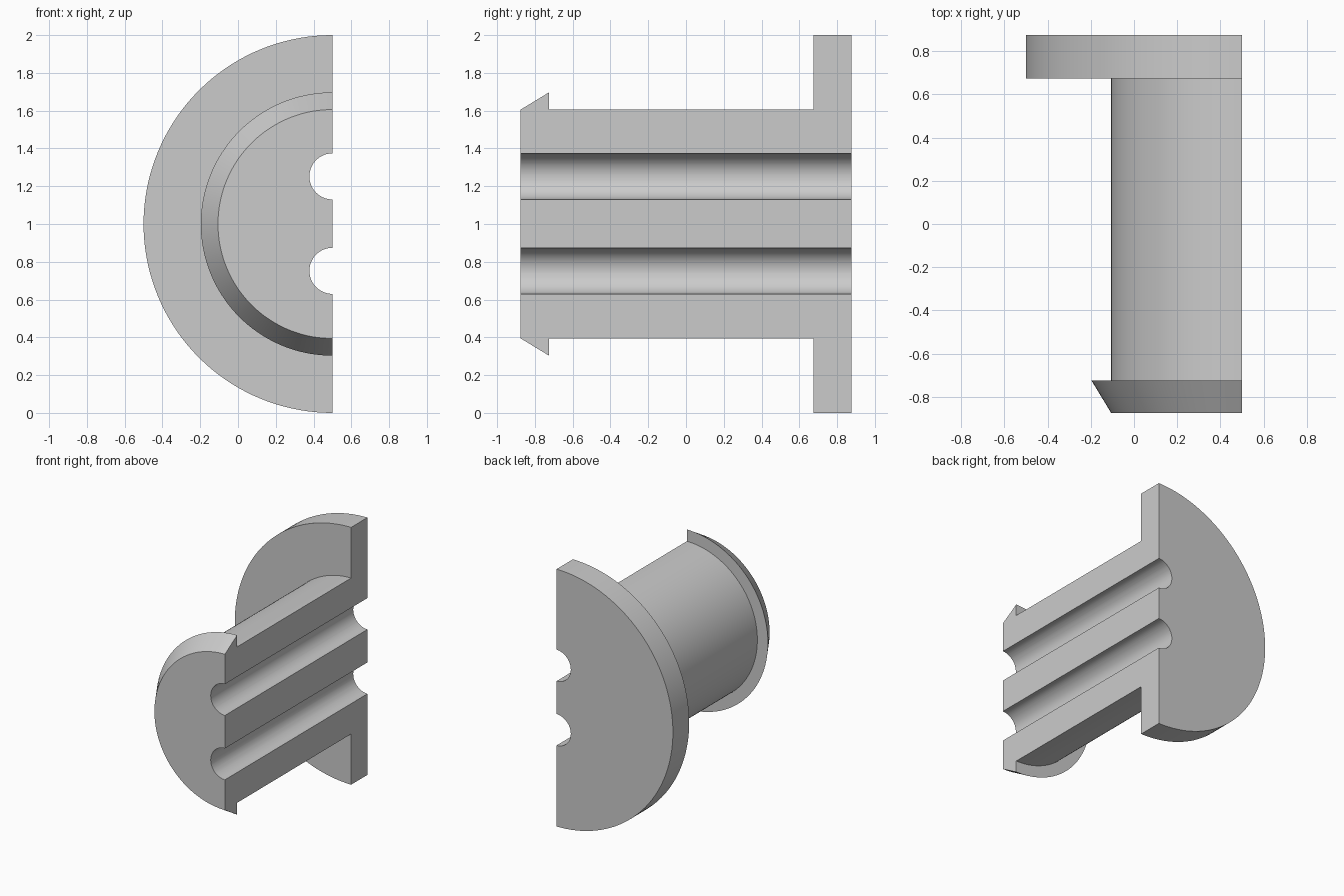
import bpy, bmesh, math
from mathutils import Vector, Matrix

default = bpy.data.objects.get("Cube")
if default:
    bpy.data.objects.remove(default, do_unlink=True)

AXIS = Vector((0.5, 0, 1))
FRONT, BACK = -0.875, 0.875
SHAFT_R, BARB_R, FLANGE_R, HOLE_R = 0.606, 0.697, 1.0, 0.122

grey = bpy.data.materials.new("light grey")
grey.use_nodes = True
colour = (0.6, 0.6, 0.6, 1)
grey.diffuse_color = colour
grey.node_tree.nodes["Principled BSDF"].inputs["Base Color"].default_value = colour


def add_object(name, bm):
    bmesh.ops.recalc_face_normals(bm, faces=bm.faces[:])
    mesh = bpy.data.meshes.new(name)
    bm.to_mesh(mesh)
    bm.free()
    mesh.materials.append(grey)
    obj = bpy.data.objects.new(name, mesh)
    bpy.context.collection.objects.link(obj)
    return obj


# Half spool: barbed nose, shaft and flange turned through half a circle
profile = [(0, FRONT), (SHAFT_R, FRONT), (BARB_R, -0.725), (SHAFT_R, -0.725),
           (SHAFT_R, 0.675), (FLANGE_R, 0.675), (FLANGE_R, BACK), (0, BACK)]
bm = bmesh.new()
points = [bm.verts.new(AXIS + Vector((0, y, r))) for r, y in profile]
edges = [bm.edges.new(pair) for pair in zip(points, points[1:])]
bmesh.ops.spin(bm, geom=points + edges, cent=AXIS, axis=(0, -1, 0),
               angle=math.pi, steps=72)
bmesh.ops.remove_doubles(bm, verts=bm.verts[:], dist=1e-5)
# Flat split face closes the open side
bmesh.ops.holes_fill(bm, edges=[e for e in bm.edges if e.is_boundary], sides=0)
spool = add_object("half_spool", bm)

# Two lengthwise grooves in the split face
for name, z in (("upper_groove_cutter", 1.252), ("lower_groove_cutter", 0.752)):
    bm = bmesh.new()
    place = Matrix.Translation((AXIS.x, 0, z)) @ Matrix.Rotation(math.pi / 2, 4, "X")
    bmesh.ops.create_cone(bm, cap_ends=True, segments=64, radius1=HOLE_R,
                          radius2=HOLE_R, depth=2.2, matrix=place)
    cutter = add_object(name, bm)
    cutter.hide_render = True
    cutter.hide_set(True)
    cut = spool.modifiers.new(name, "BOOLEAN")
    cut.operation = "DIFFERENCE"
    cut.solver = "EXACT"
    cut.object = cutter

# Apply the cuts, then smooth the round walls and keep the rims sharp
bpy.ops.object.select_all(action="DESELECT")
spool.select_set(True)
bpy.context.view_layer.objects.active = spool
for modifier in list(spool.modifiers):
    bpy.ops.object.modifier_apply(modifier=modifier.name)
for helper in [o for o in bpy.data.objects if o.name.endswith("_cutter")]:
    bpy.data.objects.remove(helper, do_unlink=True)
bpy.ops.object.shade_smooth_by_angle(angle=math.radians(25))
